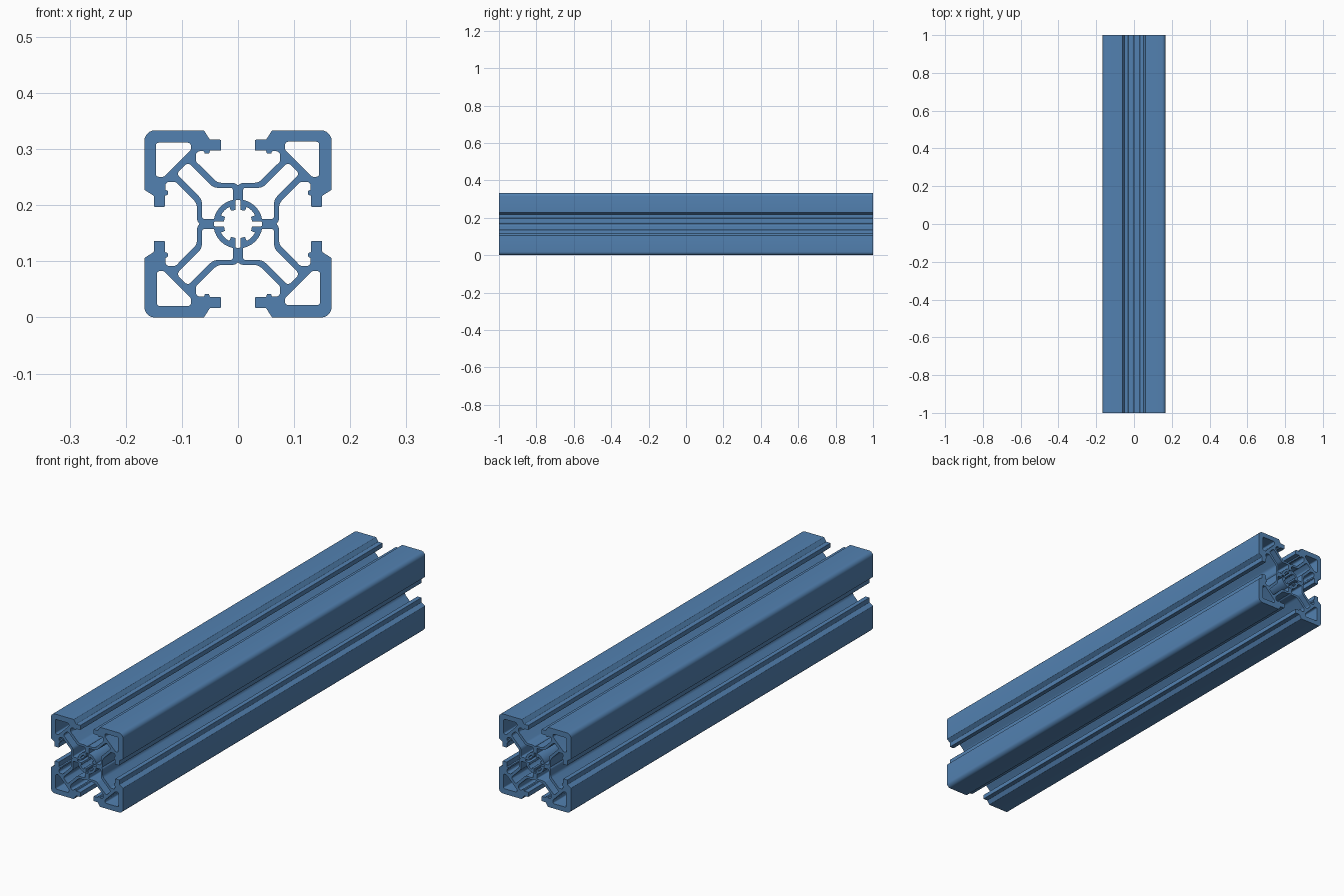
import bpy, bmesh, math
from mathutils import Vector

default = bpy.data.objects.get("Cube")
if default:
    bpy.data.objects.remove(default, do_unlink=True)

HALF = 93.3               # half width of the section in drawing units
SCALE = 1 / 6 / HALF      # drawing units to model units
LENGTH = 2.0


def fillet(points, steps=5):
    """Round each corner (u, v, radius) of a closed outline."""
    result = []
    for i, (u, v, radius) in enumerate(points):
        p = Vector((u, v))
        if not radius:
            result.append(p)
            continue
        a = Vector(points[i - 1][:2]) - p
        b = Vector(points[(i + 1) % len(points)][:2]) - p
        half = a.angle(b) / 2
        reach = min(radius / math.tan(half), a.length * 0.49, b.length * 0.49)
        a.normalize()
        b.normalize()
        r = reach * math.tan(half)
        centre = p + (a + b).normalized() * (r / math.sin(half))
        start, end = p + a * reach - centre, p + b * reach - centre
        for k in range(steps + 1):
            d = start.lerp(end, k / steps).normalized()
            result.append(centre + d * r)
    return result


def turn(points, quarter):
    """Rotate corner points clockwise by quarter turns."""
    for _ in range(quarter):
        points = [(v, -u, r) for u, v, r in points]
    return points


def swap(points):
    """Mirror corner points across the diagonal, reversing their order."""
    return [(v, u, r) for u, v, r in reversed(points)]


def arc(radius, first, last, steps):
    result = []
    for k in range(steps + 1):
        a = math.radians(first + (last - first) * k / steps)
        result.append((radius * math.cos(a), radius * math.sin(a), 0))
    return result


# Outer outline: slot floor, strut, undercut pocket, lip, outside face
eighth = [(3, 40.5, 1), (6, 41, 1), (20.5, 41, 10), (37.5, 58, 2),
          (42, 62, 5), (42, 72.5, 4), (34, 72.5, 0.5), (33, 70, 1),
          (29, 70, 1), (28, 73, 0.5), (17, 73, 1), (17, 84, 1),
          (28, 84, 1), (34, HALF, 1)]
quarter = [(0, 38.5, 0)] + eighth + [(HALF, HALF, 10)] + swap(eighth)
outline = [p for q in range(4) for p in turn(quarter, q)]

# Hollow inside each diagonal arm, closed by the hub ring
side = [(5, 36, 2.5), (24.5, 36, 11), (50, 61.5, 4)]
hub = arc(24.5, 12, 78, 12)
arm_hollow = side + swap(side) + hub

# Triangular hollow in each corner
corner_hollow = [(47, 82, 3), (81, 82, 3), (81, 47, 3), (74, 47, 3), (47, 74, 3)]

# Central bore with four slots, each flanked by a pair of teeth
tooth = [(2.5, 24, 1.5), (2.5, 14, 0.8), (7, 13, 0.8), (8.5, 17, 0.8)]
bore_quarter = tooth + arc(19, 60, 30, 6) + swap(tooth)
bore = [p for q in range(4) for p in turn(bore_quarter, q)]

loops = [outline, bore]
for q in range(4):
    loops += [turn(arm_hollow, q), turn(corner_hollow, q)]

# Fill the section between the loops, then extrude it along the length
bm = bmesh.new()
for loop in loops:
    verts = [bm.verts.new((p.x * SCALE, -LENGTH / 2, (p.y + HALF) * SCALE))
             for p in fillet(loop)]
    for i, vert in enumerate(verts):
        bm.edges.new((verts[i - 1], vert))
bmesh.ops.remove_doubles(bm, verts=bm.verts[:], dist=1e-5)
bmesh.ops.triangle_fill(bm, edges=bm.edges[:], use_beauty=True, normal=(0, -1, 0))
extruded = bmesh.ops.extrude_face_region(bm, geom=bm.faces[:], use_keep_orig=True)
far_verts = [g for g in extruded["geom"] if isinstance(g, bmesh.types.BMVert)]
bmesh.ops.translate(bm, verts=far_verts, vec=(0, LENGTH, 0))
bmesh.ops.recalc_face_normals(bm, faces=bm.faces[:])

mesh = bpy.data.meshes.new("slotted_rail")
bm.to_mesh(mesh)
bm.free()
rail = bpy.data.objects.new("slotted_rail", mesh)
bpy.context.collection.objects.link(rail)

# Blue finish
blue = bpy.data.materials.new("steel_blue")
blue.use_nodes = True
colour = (0.085, 0.22, 0.44, 1)
blue.diffuse_color = colour
blue.node_tree.nodes["Principled BSDF"].inputs["Base Color"].default_value = colour
mesh.materials.append(blue)

bpy.ops.object.select_all(action="DESELECT")
rail.select_set(True)
bpy.context.view_layer.objects.active = rail
bpy.ops.object.shade_smooth_by_angle(angle=math.radians(30))
